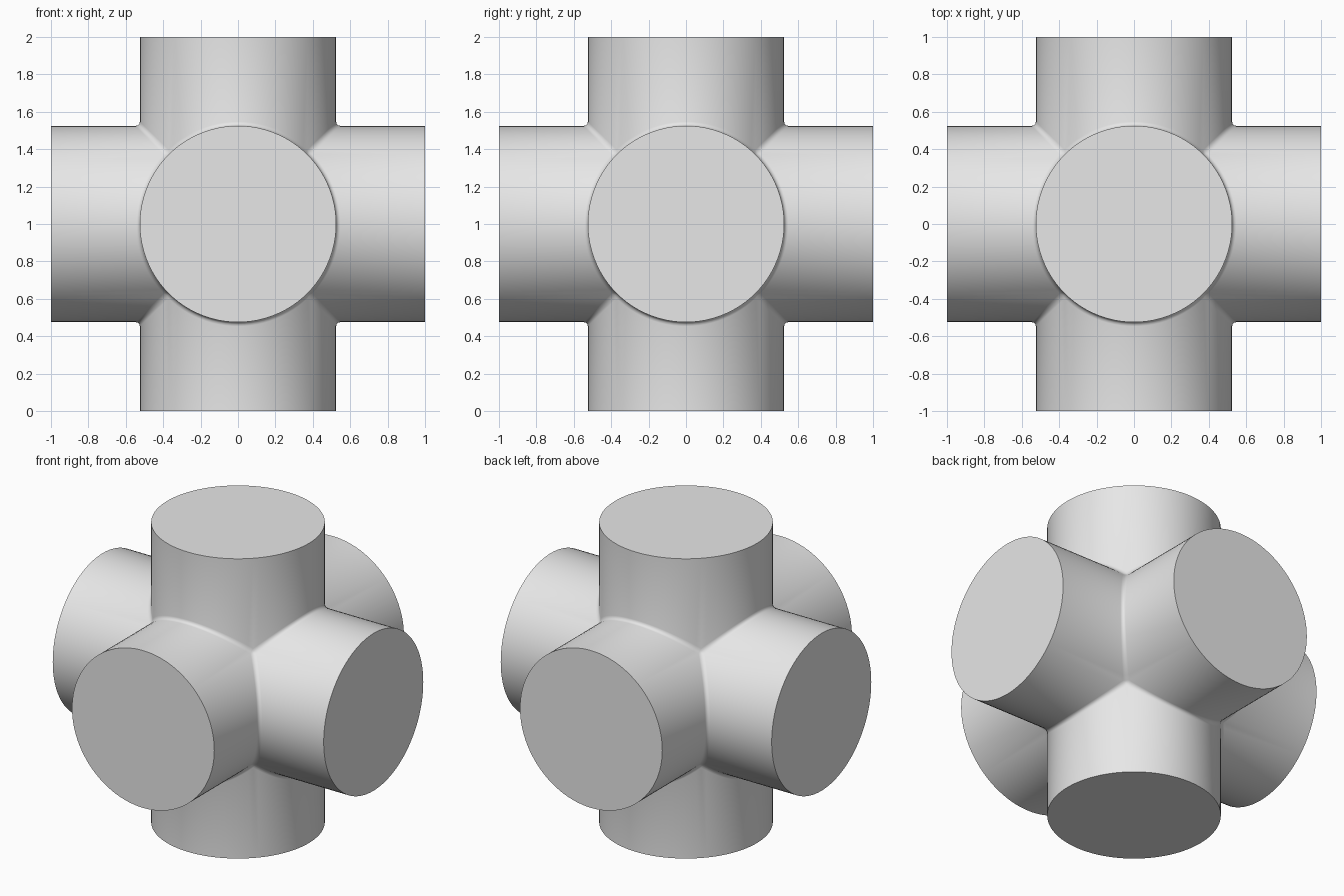
import bpy
import bmesh
from math import cos, sin, pi, radians
from mathutils import Vector

RADIUS = 0.525   # radius of every arm
REACH = 1.0      # distance from the centre to each end cap
SIDES = 96       # a multiple of eight, so that neighbouring arms share rim points
FILLET = 0.022   # softening of the valleys between arms

cube = bpy.data.objects.get("Cube")
if cube:
    bpy.data.objects.remove(cube, do_unlink=True)

# Plain grey material
grey = bpy.data.materials.new("light_grey")
grey.use_nodes = True
colour = (0.8, 0.8, 0.8, 1)
grey.diffuse_color = colour
grey.node_tree.nodes["Principled BSDF"].inputs["Base Color"].default_value = colour

bm = bmesh.new()


def add_arm(axis, sign):
    """Tube from the mitred valley out to a flat round cap."""
    rim, end = [], []
    for i in range(SIDES):
        a = 2 * pi * i / SIDES
        u, v = RADIUS * cos(a), RADIUS * sin(a)
        for ring, depth in ((rim, max(abs(u), abs(v))), (end, REACH)):
            p = Vector((0, 0, 0))
            p[axis] = sign * depth
            p[(axis + 1) % 3] = u
            p[(axis + 2) % 3] = v
            ring.append(bm.verts.new(p + Vector((0, 0, REACH))))
    for i in range(SIDES):
        j = (i + 1) % SIDES
        bm.faces.new((rim[i], rim[j], end[j], end[i]))
    bm.faces.new(end)


# Six equal arms, joined along their valleys
for axis in range(3):
    for sign in (1, -1):
        add_arm(axis, sign)
bmesh.ops.remove_doubles(bm, verts=bm.verts[:], dist=0.0005)
bmesh.ops.recalc_face_normals(bm, faces=bm.faces[:])

# Small fillet along every valley: edges whose two ends touch no end cap
caps = {v for f in bm.faces if len(f.verts) == SIDES for v in f.verts}
valleys = [e for e in bm.edges if not caps.intersection(e.verts)]
bmesh.ops.bevel(bm, geom=valleys, offset=FILLET, offset_type='OFFSET',
                segments=3, profile=0.5, affect='EDGES', clamp_overlap=True)

mesh = bpy.data.meshes.new("six_way_pipe_cross")
bm.to_mesh(mesh)
bm.free()
mesh.materials.append(grey)
cross = bpy.data.objects.new("six_way_pipe_cross", mesh)
bpy.context.collection.objects.link(cross)

# Smooth sides with sharp cap edges
bpy.ops.object.select_all(action='DESELECT')
cross.select_set(True)
bpy.context.view_layer.objects.active = cross
bpy.ops.object.shade_smooth_by_angle(angle=radians(35))
